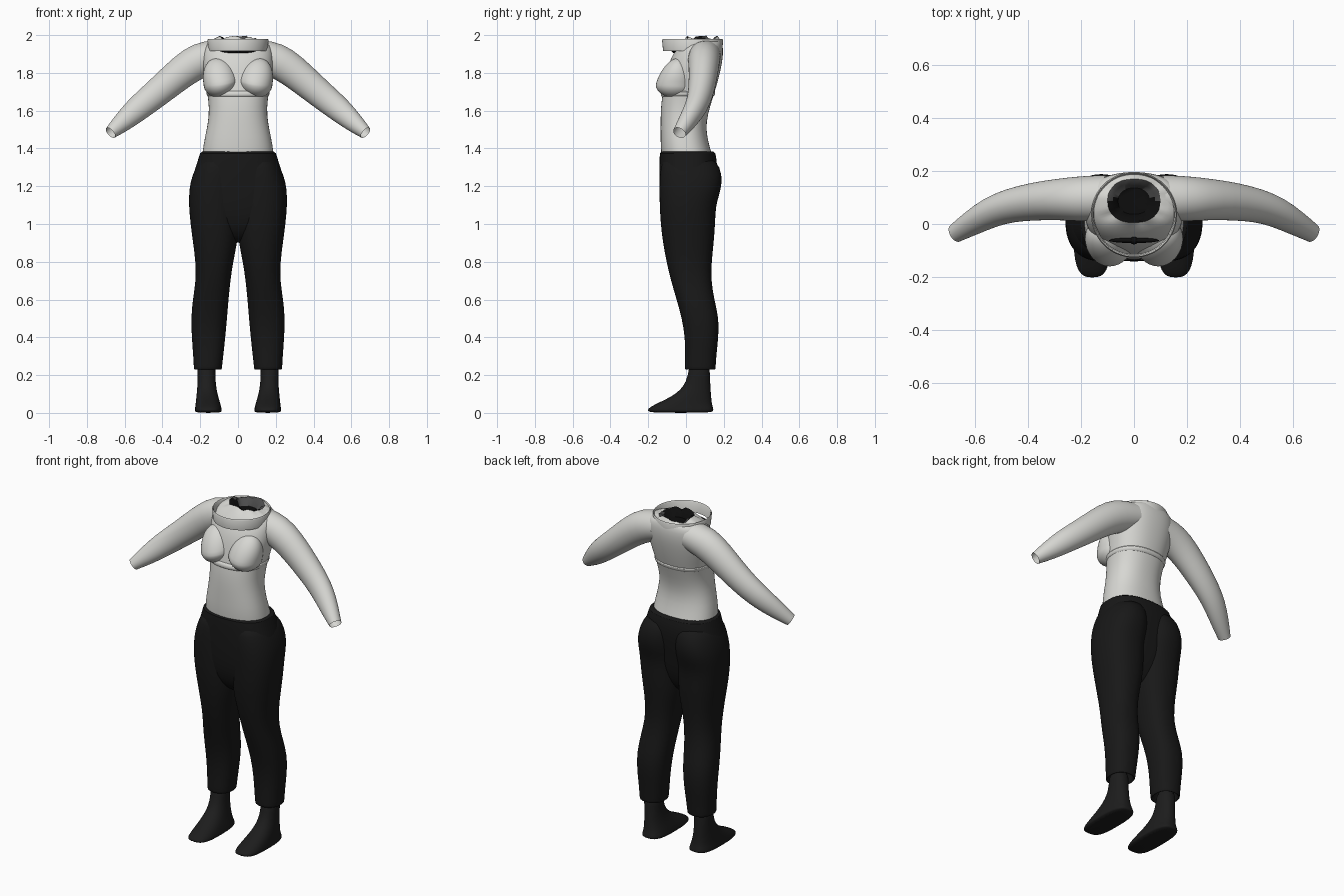
import bpy, bmesh, math, random
from mathutils import Vector

random.seed(4)
cube = bpy.data.objects.get("Cube")
if cube:
    bpy.data.objects.remove(cube)


def material(name, r, g, b):
    m = bpy.data.materials.new(name)
    m.use_nodes = True
    m.diffuse_color = (r, g, b, 1)
    node = m.node_tree.nodes["Principled BSDF"]
    node.inputs["Base Color"].default_value = (r, g, b, 1)
    node.inputs["Roughness"].default_value = 0.8
    return m


PALE = material("pale grey", 0.68, 0.68, 0.65)
TROUSER = material("trouser black", 0.009, 0.009, 0.009)
SHOE = material("shoe black", 0.012, 0.012, 0.012)
HOLLOW = material("hollow black", 0.004, 0.004, 0.004)
FLAP = material("dark grey", 0.07, 0.07, 0.07)


def finish(name, bm, mats, mirror=False, subdiv=1, angle=60):
    bmesh.ops.recalc_face_normals(bm, faces=bm.faces)
    mesh = bpy.data.meshes.new(name)
    bm.to_mesh(mesh)
    bm.free()
    ob = bpy.data.objects.new(name, mesh)
    bpy.context.collection.objects.link(ob)
    for m in mats:
        mesh.materials.append(m)
    bpy.ops.object.select_all(action='DESELECT')
    ob.select_set(True)
    bpy.context.view_layer.objects.active = ob
    bpy.ops.object.shade_smooth_by_angle(angle=math.radians(angle))
    if mirror:
        ob.modifiers.new("Mirror", 'MIRROR').use_clip = False
    if subdiv:
        sub = ob.modifiers.new("Smooth", 'SUBSURF')
        sub.levels = sub.render_levels = subdiv
    return ob


def loft(rings, caps=(False, False), loop=False):
    """Skin a list of point rings."""
    bm = bmesh.new()
    rows = [[bm.verts.new(p) for p in ring] for ring in rings]
    pairs = list(zip(rows, rows[1:])) + ([(rows[-1], rows[0])] if loop else [])
    for a, b in pairs:
        for i in range(len(a)):
            j = (i + 1) % len(a)
            bm.faces.new((a[i], a[j], b[j], b[i]))
    for row, wanted in zip((rows[0], rows[-1]), caps):
        if wanted:
            bm.faces.new(row)
    return bm


def level(z, x0, x1, y0, y1, power=2.0, n=32):
    """Horizontal superellipse ring filling the given bounds."""
    pts = []
    for i in range(n):
        c, s = math.cos(math.tau * i / n), math.sin(math.tau * i / n)
        u = math.copysign(abs(c) ** (2 / power), c)
        v = math.copysign(abs(s) ** (2 / power), s)
        pts.append(Vector(((x0 + x1) / 2 + u * (x1 - x0) / 2,
                           (y0 + y1) / 2 + v * (y1 - y0) / 2, z)))
    return pts


def ellipsoid(name, centre, size, mat, mirror=False):
    bm = bmesh.new()
    bmesh.ops.create_uvsphere(bm, u_segments=32, v_segments=20, radius=1)
    for v in bm.verts:
        v.co = Vector(a * b + c for a, b, c in zip(v.co, size, centre))
    return finish(name, bm, [mat], mirror, 0)


# Torso: height, half width, front, back
torso = [(1.36, .19, -.13, .14), (1.42, .184, -.135, .122), (1.5, .166, -.135, .105),
         (1.58, .153, -.135, .115), (1.66, .157, -.13, .14), (1.74, .172, -.115, .165),
         (1.82, .187, -.1, .185), (1.88, .19, -.08, .196), (1.93, .185, -.05, .197),
         (1.965, .16, -.02, .19), (1.985, .1, .005, .17)]
rings = [level(z, -w, w, f, b, 2.3) for z, w, f, b in torso]
for p in rings[-1]:
    p.z += random.uniform(-.012, .014)
rim = [p.copy() for p in rings[-1]]
finish("torso", loft(rings), [PALE])

# Torn neck opening: dark bowl with a greyer back half
middle = Vector((0, .085, 1.95))
bowl = [rim, [middle + (p - middle) * .8 for p in rim],
        [Vector((p.x * .6, .085 + (p.y - .085) * .6, 1.945)) for p in rim]]
bm = loft(bowl, (False, True))
for f in bm.faces:
    f.material_index = 1 if f.calc_center_median().y > .095 else 0
finish("neck_hollow", bm, [HOLLOW, FLAP], subdiv=0)

# Loose collar ring
collar = [level(z, -r, r, .035 - r, .035 + r, n=64)
          for z, r in ((1.915, .156), (1.972, .162), (1.98, .158), (1.972, .153), (1.915, .149))]
finish("collar_ring", loft(collar, loop=True), [PALE], subdiv=0, angle=40)

# Dark bar below the throat, with a small centre bead
ellipsoid("throat_bar", (0, -.062, 1.918), (.095, .01, .014), HOLLOW)
ellipsoid("throat_bead", (0, -.062, 1.92), (.016, .015, .015), HOLLOW)

# Arms: x, y, z, radius across, radius in depth
arm = [(.1, .1, 1.895, .082, .085), (.2, .095, 1.872, .096, .087), (.29, .093, 1.812, .088, .078),
       (.38, .085, 1.735, .08, .072), (.47, .07, 1.66, .073, .064), (.54, .045, 1.603, .067, .058),
       (.61, .005, 1.54, .054, .048), (.675, -.035, 1.483, .034, .036)]
rings = []
for i, (x, y, z, r, depth) in enumerate(arm):
    before, after = arm[max(i - 1, 0)], arm[min(i + 1, len(arm) - 1)]
    along = Vector(after[:3]) - Vector(before[:3])
    side = Vector((-along.z, 0, along.x)).normalized()
    front = along.normalized().cross(side)
    turns = [math.tau * k / 24 for k in range(24)]
    rings.append([Vector((x, y, z)) + side * r * math.cos(t) + front * depth * math.sin(t)
                  for t in turns])
finish("arms", loft(rings), [PALE], mirror=True)

# Bust cups: rounded below, drawn out into a slope towards the straps
bm = bmesh.new()
bmesh.ops.create_uvsphere(bm, u_segments=32, v_segments=24, radius=1)
for v in bm.verts:
    x, y, z = v.co
    tall = .14 if z > 0 else .068
    rise = max(z, 0)
    v.co = (.092 + x * .09 + rise * .025, -.06 + y * (.1 - .015 * rise) + rise * .02,
            1.738 + z * tall + (x * x * .012 - x * .012))
finish("bust_cups", bm, [PALE], mirror=True, subdiv=0)

# Under-bust band wrapping to the back
band = [level(z, -w, w, f, b, 2.3) for z, w, f, b in
        ((1.675, .156, -.128, .142), (1.68, .166, -.134, .152),
         (1.7, .17, -.132, .158), (1.706, .161, -.12, .15))]
finish("bust_band", loft(band), [PALE])

# Trousers: hips, then mirrored legs that also shape the seat
hips = [(1.385, .192, -.13, .145), (1.383, .2, -.139, .155), (1.33, .215, -.141, .165),
        (1.27, .236, -.142, .165), (1.2, .25, -.141, .155), (1.1, .25, -.137, .14),
        (1.0, .21, -.12, .12), (.93, .1, -.08, .08), (.9, .03, -.03, .04)]
finish("trouser_hips", loft([level(z, -w, w, f, b, 2.5) for z, w, f, b in hips], (True, True)),
       [TROUSER])
leg = [(1.36, .01, .19, -.12, .14), (1.3, 0, .226, -.135, .183), (1.22, -.005, .254, -.141, .194),
       (1.15, -.005, .26, -.141, .175), (1.09, -.005, .26, -.139, .157), (1.0, -.003, .252, -.135, .155),
       (.9, .003, .238, -.122, .147), (.8, .026, .225, -.104, .136), (.7, .04, .223, -.08, .133),
       (.6, .05, .24, -.05, .15), (.5, .058, .249, -.022, .175), (.4, .067, .245, -.005, .172),
       (.3, .078, .237, -.005, .16), (.235, .085, .234, -.006, .157), (.228, .087, .232, -.004, .155),
       (.232, .1, .222, .01, .14), (.3, .105, .22, .015, .14)]
finish("trouser_legs", loft([level(*row, 2.3) for row in leg], (True, True)), [TROUSER], mirror=True)

# Shoes: flat sole, sloping instep, ankle shaft
shoe = [(0, .09, .225, -.195, .14, 3), (.012, .085, .229, -.203, .146, 3), (.022, .087, .228, -.203, .145, 3),
        (.045, .092, .225, -.165, .138, 2.6), (.07, .1, .222, -.11, .135, 2.4),
        (.1, .108, .219, -.055, .132, 2.2), (.14, .116, .215, -.013, .13, 2.2),
        (.19, .12, .214, .01, .126, 2.2), (.28, .118, .218, .02, .127, 2.2)]
finish("shoes", loft([level(*row) for row in shoe], (True, True)), [SHOE], mirror=True)
